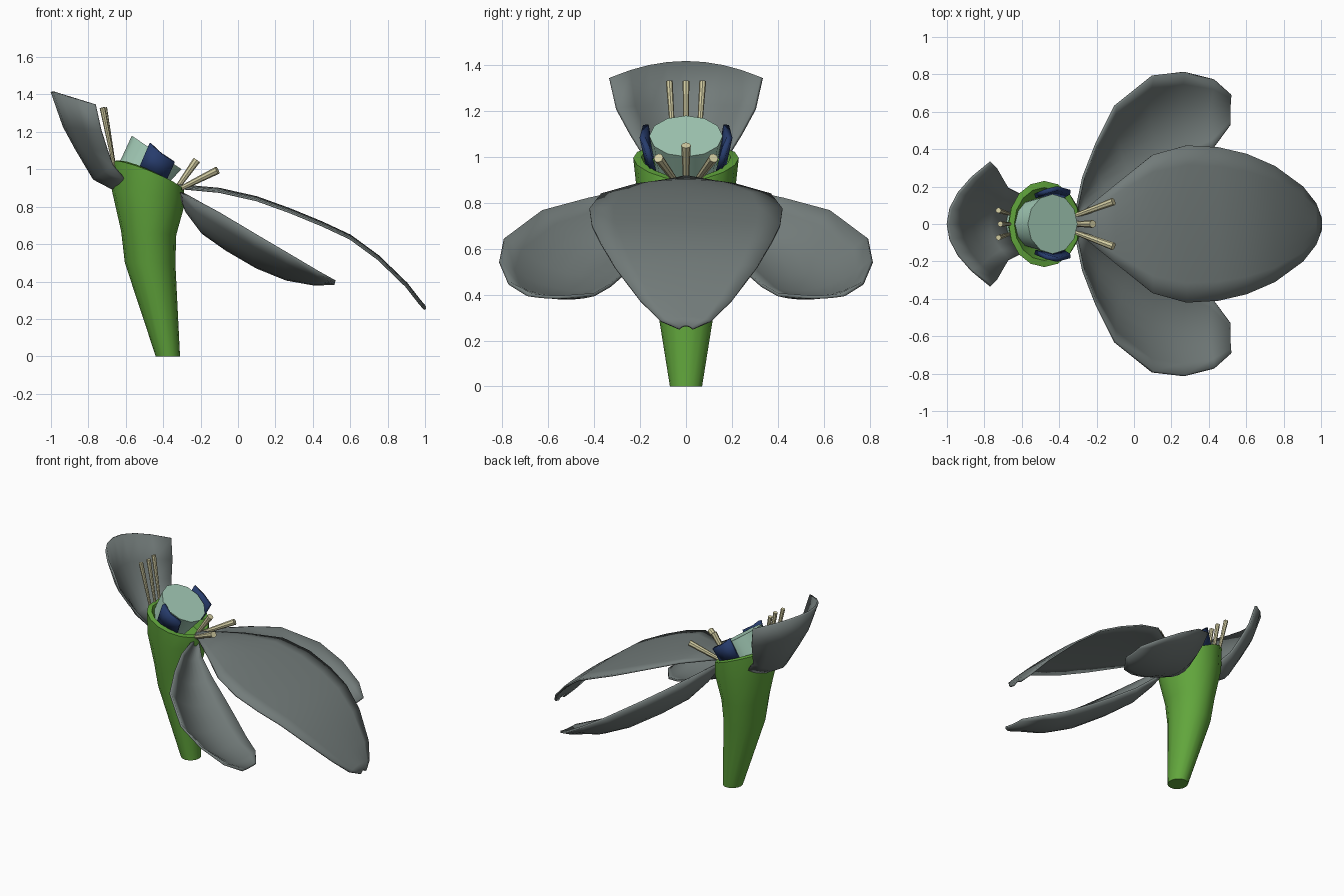
import bpy, bmesh, math
from mathutils import Vector

old = bpy.data.objects.get("Cube")
if old:
    bpy.data.objects.remove(old, do_unlink=True)


def make_material(name, rgb):
    material = bpy.data.materials.new(name)
    material.use_nodes = True
    colour = (*rgb, 1)
    material.diffuse_color = colour
    material.node_tree.nodes["Principled BSDF"].inputs["Base Color"].default_value = colour
    return material


GREY = make_material("petal grey", (.17, .2, .195))
GREEN = make_material("stem green", (.12, .38, .045))
MINT = make_material("pistil mint", (.38, .62, .49))
NAVY = make_material("navy scale", (.02, .045, .15))
CREAM = make_material("stamen cream", (.66, .62, .37))


def loft(name, rows, material, closed=False, thickness=0, angle=40):
    """Skin rows of points; closed rows become a capped tube, open rows a sheet."""
    bm = bmesh.new()
    grid = [[bm.verts.new(point) for point in row] for row in rows]
    count = len(grid[0])
    for lower, upper in zip(grid, grid[1:]):
        for i in range(count if closed else count - 1):
            j = (i + 1) % count
            bm.faces.new((lower[i], lower[j], upper[j], upper[i]))
    if closed:
        bm.faces.new(grid[0])
        bm.faces.new(grid[-1])
    bmesh.ops.recalc_face_normals(bm, faces=bm.faces)
    mesh = bpy.data.meshes.new(name)
    bm.to_mesh(mesh)
    bm.free()
    mesh.materials.append(material)
    obj = bpy.data.objects.new(name, mesh)
    bpy.context.collection.objects.link(obj)
    if thickness:
        solid = obj.modifiers.new("thickness", "SOLIDIFY")
        solid.thickness = thickness
        solid.offset = 0
    bpy.ops.object.select_all(action="DESELECT")
    obj.select_set(True)
    bpy.context.view_layer.objects.active = obj
    bpy.ops.object.shade_smooth_by_angle(angle=math.radians(angle))
    return obj


def arc_row(edge_a, middle, edge_b, steps=8):
    """Parabolic cross-section running from one petal edge to the other."""
    a, m, b = Vector(edge_a), Vector(middle), Vector(edge_b)
    centre, half = (a + b) / 2, (b - a) / 2
    row = []
    for i in range(steps + 1):
        u = 2 * i / steps - 1
        row.append(centre + half * u + (m - centre) * (1 - u * u))
    return row


def tube(name, start, end, r_start, r_end, sides, material):
    start, end = Vector(start), Vector(end)
    axis = (end - start).normalized()
    across = Vector((0, 1, 0))
    across = (across - axis * across.dot(axis)).normalized()
    other = axis.cross(across)
    rows = []
    for centre, radius in ((start, r_start), (end, r_end)):
        angles = [math.tau * i / sides for i in range(sides)]
        rows.append([centre + radius * (across * math.cos(t) + other * math.sin(t))
                     for t in angles])
    return loft(name, rows, material, closed=True)


# Hollow stem: back point, front point, half width and side bulge of each ring
def stem_ring(back, front, width, bulge=0, sides=16):
    a = Vector((back[0], 0, back[1]))
    b = Vector((front[0], 0, front[1]))
    ring = []
    for i in range(sides):
        t = math.tau * i / sides
        point = (a + b) / 2 + (b - a) / 2 * math.cos(t)
        point.y = width * math.sin(t)
        point.z += bulge * abs(math.sin(t))
        ring.append(point)
    return ring


stem_rings = [
    stem_ring((-.44, 0), (-.31, 0), .07),
    stem_ring((-.605, .5), (-.335, .5), .15),
    stem_ring((-.625, .67), (-.33, .65), .18),
    stem_ring((-.675, .89), (-.28, .83), .215),
    stem_ring((-.67, 1.04), (-.29, .89), .23, .03),
    stem_ring((-.64, 1.04), (-.32, .9), .195, .03),
    stem_ring((-.58, .9), (-.35, .82), .15),
]
loft("stem", stem_rings, GREEN, closed=True)

# Broad front petal: x, z along the spine and half width
spine = [(-.32, .91, .03), (-.1, .89, .21), (.1, .845, .37), (.28, .78, .42),
         (.45, .71, .41), (.6, .64, .375), (.75, .53, .31), (.9, .385, .2),
         (.97, .295, .11), (1, .26, .03)]
rows = [arc_row((x, -w, z - .01), (x, 0, z + .005), (x, w, z - .01))
        for x, z, w in spine]
loft("front_petal", rows, GREY, thickness=.012)

# Spoon-shaped side petals: outer edge, inner edge and depth of each station
stations = [
    ((-.31, .06, .88), (-.3, .02, .86), .01),
    ((-.27, .25, .86), (-.24, .07, .78), .05),
    ((-.2, .43, .82), (-.12, .12, .68), .09),
    ((-.1, .63, .765), (.02, .18, .59), .1),
    ((.1, .79, .645), (.16, .25, .51), .1),
    ((.27, .81, .545), (.3, .33, .44), .08),
    ((.43, .77, .45), (.42, .4, .4), .04),
    ((.52, .69, .4), (.515, .53, .39), .005),
]
for side, label in ((1, "left"), (-1, "right")):
    rows = []
    for outer, inner, depth in stations:
        a, b = (Vector((p[0], p[1] * side, p[2])) for p in (outer, inner))
        belly = (a + b) / 2 + Vector((-.4, 0, -.9)) * depth
        rows.append(arc_row(a, belly, b))
    loft(label + "_petal", rows, GREY, thickness=.014)

# Upright back petal: edge point, then x and z of the centre line
back = [((-.61, .16, .95), -.655, .89), ((-.67, .19, 1.02), -.77, .95),
        ((-.7, .24, 1.1), -.865, 1.11), ((-.735, .3, 1.21), -.93, 1.23),
        ((-.765, .33, 1.345), -.995, 1.415)]
rows = [arc_row((x, -y, z), (mid_x, 0, mid_z), (x, y, z))
        for (x, y, z), mid_x, mid_z in back]
loft("back_petal", rows, GREY, thickness=.014)

# Pistil: slanted cup that widens to a flat top
tube("pistil", (-.59, 0, .86), (-.435, 0, 1.09), .115, .16, 12, MINT)

# Bent scales on both sides of the pistil
scale_top = [(-.47, .175, 1.14), (-.41, .19, 1.085), (-.34, .17, 1.04)]
scale_foot = [(-.53, .15, 1), (-.45, .165, .97), (-.39, .14, .93)]
for side, label in ((1, "left"), (-1, "right")):
    rows = [[(x, y * side, z) for x, y, z in row] for row in (scale_foot, scale_top)]
    loft(label + "_scale", rows, NAVY, thickness=.025, angle=10)

# Stamens: three tall ones at the back, three short ones at the front
for i in (-1, 0, 1):
    tube("back_stamen", (-.655, .05 * i, .98), (-.715 - .01 * abs(i), .073 * i, 1.33),
         .008, .015, 8, CREAM)
    tube("front_stamen", (-.34, .035 * i, .88),
         (-.22 + .11 * abs(i), .12 * i, 1.05 - .055 * abs(i)), .012, .021, 8, CREAM)
